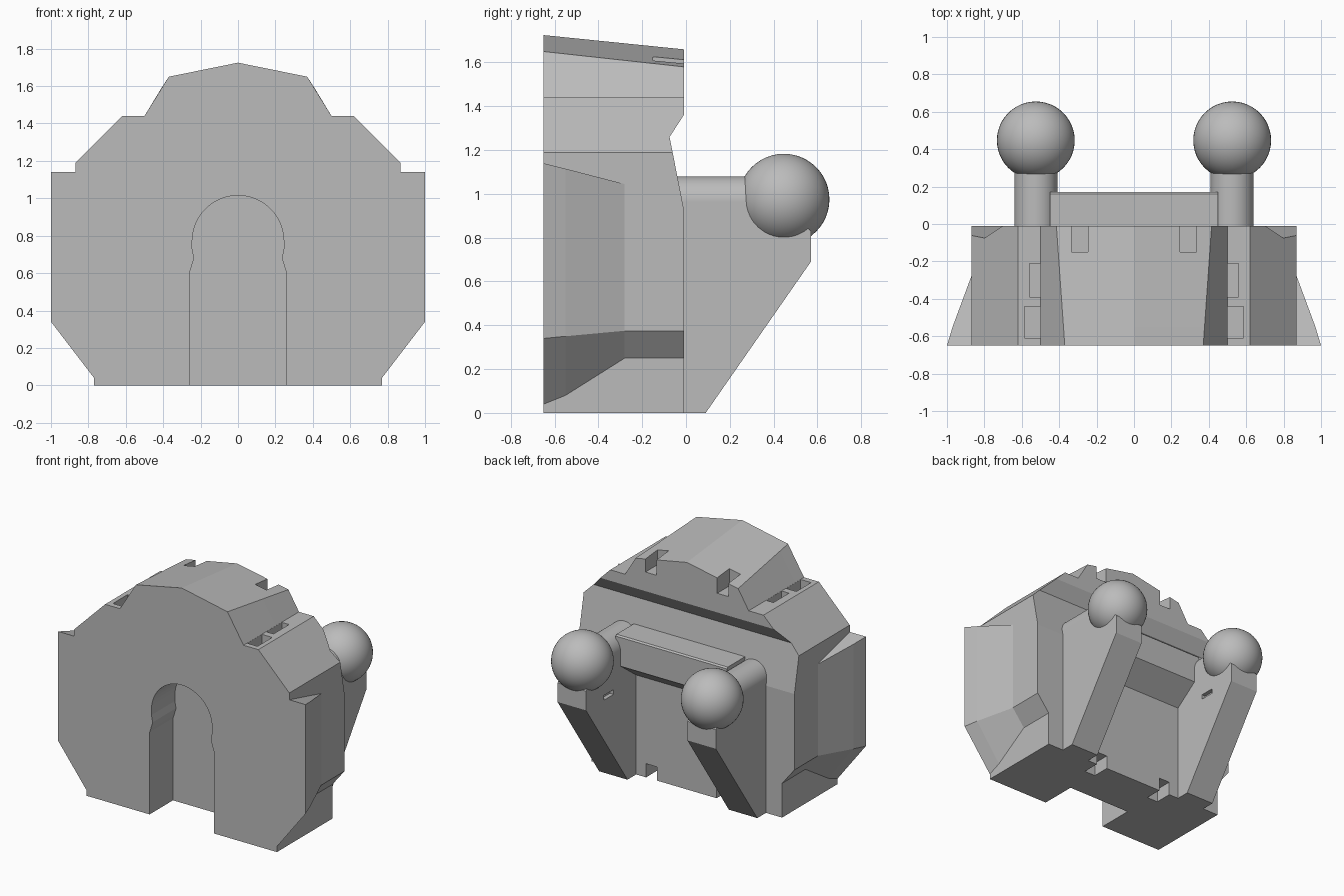
import bpy, bmesh, math

if "Cube" in bpy.data.objects:
    bpy.data.objects.remove(bpy.data.objects["Cube"], do_unlink=True)

grey = bpy.data.materials.new("plain grey")
grey.use_nodes = True
grey.diffuse_color = (0.5, 0.5, 0.5, 1)
grey.node_tree.nodes["Principled BSDF"].inputs["Base Color"].default_value = (0.5, 0.5, 0.5, 1)


def loft(name, rings):
    """Closed solid through rings that have equal point counts."""
    bm = bmesh.new()
    loops = [[bm.verts.new(p) for p in ring] for ring in rings]
    n = len(loops[0])
    for a, b in zip(loops, loops[1:]):
        for i in range(n):
            j = (i + 1) % n
            bm.faces.new((a[i], a[j], b[j], b[i]))
    bm.faces.new(loops[0][::-1])
    bm.faces.new(loops[-1])
    bmesh.ops.remove_doubles(bm, verts=bm.verts, dist=0.0005)
    bmesh.ops.recalc_face_normals(bm, faces=bm.faces)
    mesh = bpy.data.meshes.new(name)
    bm.to_mesh(mesh)
    bm.free()
    ob = bpy.data.objects.new(name, mesh)
    bpy.context.collection.objects.link(ob)
    mesh.materials.append(grey)
    return ob


def prism_x(name, profile, x0, x1):
    return loft(name, [[(x, y, z) for y, z in profile] for x in (x0, x1)])


def box(name, x0, x1, y0, y1, z0, z1):
    return prism_x(name, [(y0, z0), (y1, z0), (y1, z1), (y0, z1)], x0, x1)


def cut(target, cutter):
    mod = target.modifiers.new(cutter.name, "BOOLEAN")
    mod.operation = "DIFFERENCE"
    mod.solver = "EXACT"
    mod.object = cutter
    bpy.context.view_layer.objects.active = target
    bpy.ops.object.modifier_apply(modifier=mod.name)
    bpy.data.objects.remove(cutter, do_unlink=True)


def mirrored(half):
    return half + [(-x, z) for x, z in reversed(half) if x > 0]


# Main body: sections from front to back, the side wings fading out
def section(y, wing, low, high, ledge):
    t = (y + 0.65) / 0.64
    half = [(0.77, 0), (0.77, low), (wing, high), (wing, ledge), (0.87, ledge),
            (0.87, 1.19), (0.62, 1.44), (0.5, 1.44),
            (0.37 + 0.045 * t, 1.65 - 0.07 * t), (0, 1.725 - 0.065 * t)]
    return [(x, y, z) for x, z in mirrored(half)]


body = loft("body", [section(-0.65, 1.0, 0.04, 0.34, 1.14),
                     section(-0.55, 0.97, 0.08, 0.35, 1.115),
                     section(-0.28, 0.87, 0.25, 0.375, 1.045),
                     section(-0.01, 0.87, 0.25, 0.375, 1.045)])

# Slanted groove across the back
cut(body, prism_x("groove", [(-0.01, 1.36), (-0.075, 1.26), (-0.01, 0.93),
                             (0.1, 0.93), (0.1, 1.36)], -1.2, 1.2))

# Arched recess in the front
arch = [(0.26, -0.1), (0.26, 0.6), (0.25, 0.63), (0.235, 0.68), (0.245, 0.73)]
arch += [(0.245 * math.cos(a), 0.77 + 0.245 * math.sin(a))
         for a in (math.pi / 2 * i / 12 for i in range(12))] + [(0, 1.015)]
cut(body, loft("arch", [[(x, y, z) for x, z in mirrored(arch)] for y in (-0.8, -0.38)]))

# Pockets in the crown, the shoulder ledges and the bottom edge
for s in (-1, 1):
    for x0, x1, y0, y1, z0, z1 in [(0.245, 0.335, -0.15, 0.1, 1.5, 1.9),
                                   (0.501, 0.56, -0.39, -0.21, 1.36, 1.6),
                                   (0.501, 0.585, -0.61, -0.44, 1.36, 1.6),
                                   (0.24, 0.33, -0.14, 0.1, -0.1, 0.1)]:
        cut(body, box("pocket", *sorted((s * x0, s * x1)), y0, y1, z0, z1))

# Rear crossbar
prism_x("crossbar", [(-0.06, 1.08), (0.16, 1.08), (0.17, 1.07), (0.17, 0.86),
                     (-0.02, 0.72), (-0.06, 0.72)], -0.45, 0.45)

# Rear brackets, posts and ball joints
for side, s in (("left", 1), ("right", -1)):
    bracket = prism_x(side + "_bracket", [(-0.05, 0), (0.09, 0), (0.57, 0.69), (0.57, 0.83),
                                          (0.44, 0.965), (-0.05, 0.965)],
                      *sorted((s * 0.41, s * 0.64)))
    cut(bracket, box("slot", *sorted((s * 0.38, s * 0.44)), 0.25, 0.36, 0.685, 0.72))

    bpy.ops.mesh.primitive_cylinder_add(vertices=48, radius=0.115, depth=0.45,
                                        location=(s * 0.525, 0.175, 0.965),
                                        rotation=(math.pi / 2, 0, 0))
    post = bpy.context.object
    post.name = side + "_post"
    bpy.ops.mesh.primitive_uv_sphere_add(segments=48, ring_count=24, radius=0.208,
                                         location=(s * 0.525, 0.447, 0.975))
    ball = bpy.context.object
    ball.name = side + "_ball"
    for ob in (post, ball):
        ob.data.materials.append(grey)
        bpy.ops.object.select_all(action="DESELECT")
        ob.select_set(True)
        bpy.context.view_layer.objects.active = ob
        bpy.ops.object.shade_smooth_by_angle()
